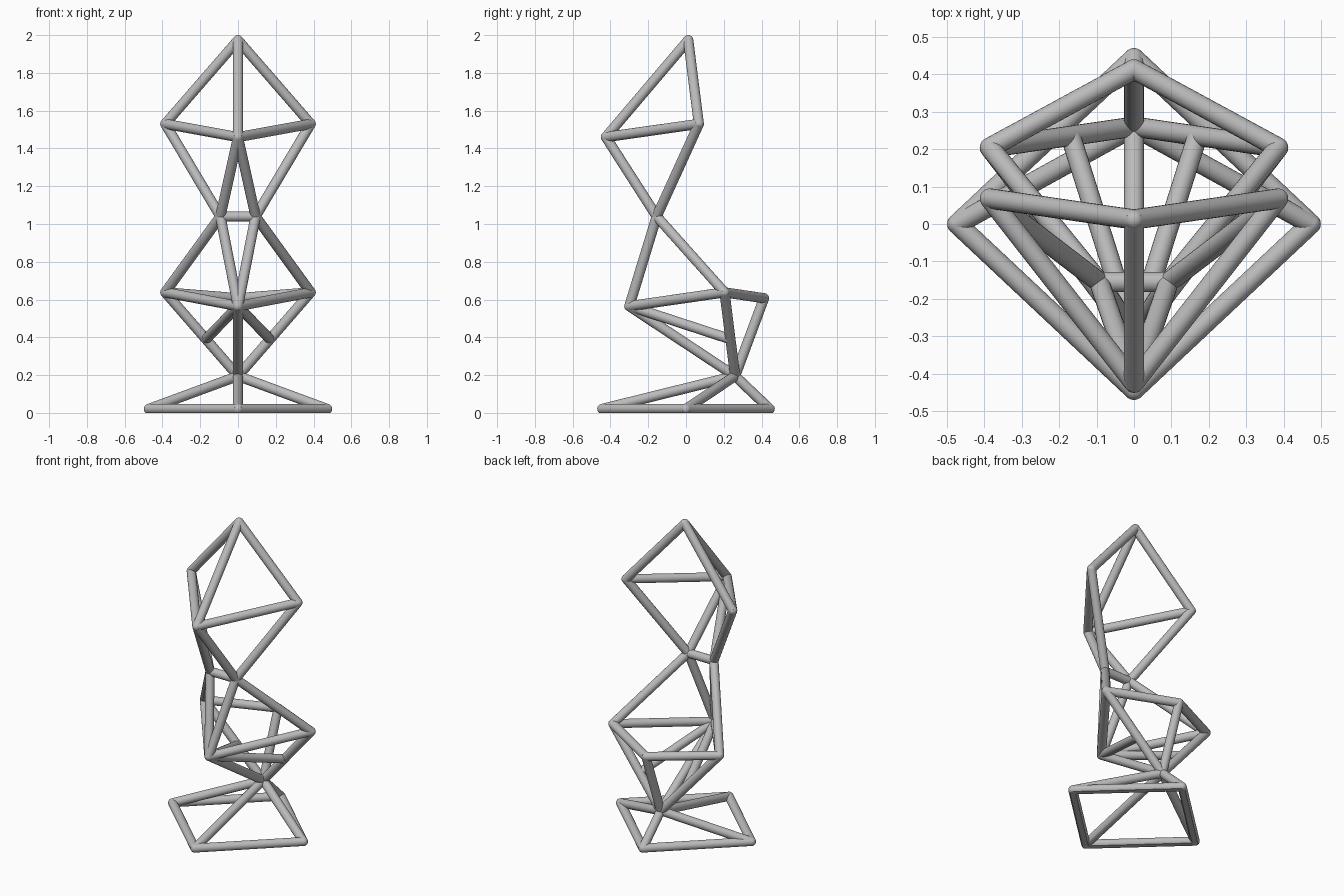
import bpy
import bmesh
from mathutils import Matrix, Vector

if "Cube" in bpy.data.objects:
    bpy.data.objects.remove(bpy.data.objects["Cube"], do_unlink=True)

RADIUS = 0.027
SIDES = 20

grey = bpy.data.materials.new("plain_grey")
grey.use_nodes = True
COLOUR = (0.5, 0.5, 0.5, 1)
grey.diffuse_color = COLOUR
grey.node_tree.nodes["Principled BSDF"].inputs["Base Color"].default_value = COLOUR


def mirrored(p):
    return Vector((-p.x, p.y, p.z))


def add_strut(bm, a, b):
    """Round bar between two joints."""
    axis = b - a
    turn = axis.to_track_quat("Z", "Y").to_matrix().to_4x4()
    bmesh.ops.create_cone(bm, cap_ends=True, segments=SIDES, radius1=RADIUS,
                          radius2=RADIUS, depth=axis.length,
                          matrix=Matrix.Translation((a + b) / 2) @ turn)


def build_frame(name, struts, flat_base=False):
    """Bars with ball joints; bars off the centre plane are mirrored."""
    bars = []
    for a, b in struts:
        bars.append((a, b))
        ma, mb = mirrored(a), mirrored(b)
        if (ma, mb) not in ((a, b), (b, a)):
            bars.append((ma, mb))
    bm = bmesh.new()
    for a, b in bars:
        add_strut(bm, a, b)
    for joint in {tuple(p) for bar in bars for p in bar}:
        bmesh.ops.create_uvsphere(bm, u_segments=SIDES, v_segments=12,
                                  radius=RADIUS, matrix=Matrix.Translation(joint))
    if flat_base:
        # Slice the underside level with the ground
        cut = bmesh.ops.bisect_plane(bm, geom=bm.verts[:] + bm.edges[:] + bm.faces[:],
                                     plane_co=(0, 0, 0), plane_no=(0, 0, 1),
                                     clear_inner=True)["geom_cut"]
        rim = [e for e in cut if isinstance(e, bmesh.types.BMEdge)]
        bmesh.ops.holes_fill(bm, edges=rim, sides=0)
    bmesh.ops.recalc_face_normals(bm, faces=bm.faces[:])
    mesh = bpy.data.meshes.new(name)
    bm.to_mesh(mesh)
    bm.free()
    mesh.materials.append(grey)
    obj = bpy.data.objects.new(name, mesh)
    bpy.context.collection.objects.link(obj)
    bpy.ops.object.select_all(action="DESELECT")
    obj.select_set(True)
    bpy.context.view_layer.objects.active = obj
    bpy.ops.object.shade_smooth_by_angle(angle=0.7)


# Joints, with side joints given on the +x side
base_front = Vector((0, -0.443, 0.021))
base_back = Vector((0, 0.443, 0.021))
base_side = Vector((0.472, 0, 0.021))
ankle = Vector((0, 0.26, 0.195))
hip_front = Vector((0, -0.3, 0.565))
hip_back = Vector((0, 0.413, 0.607))
hip_side = Vector((0.385, 0.204, 0.638))
brace = hip_side.lerp(ankle, 0.56)
waist = Vector((0.093, -0.155, 1.04))
chest_front = Vector((0, -0.424, 1.46))
chest_side = Vector((0.385, 0.068, 1.53))
peak = Vector((0, 0.012, 1.973))

# Ground frame and its supports
build_frame("base_frame", [(base_front, base_side), (base_side, base_back),
                           (base_front, ankle), (base_back, ankle),
                           (base_side, ankle)], flat_base=True)

# Lower cage
build_frame("lower_frame", [(hip_front, hip_side), (hip_side, hip_back),
                            (hip_front, ankle), (hip_back, ankle),
                            (hip_side, ankle), (hip_front, brace)])

# Narrow middle
build_frame("waist_frame", [(waist, mirrored(waist)), (waist, hip_side),
                            (waist, hip_front), (waist, chest_side),
                            (waist, chest_front)])

# Upper cage and peak
build_frame("upper_frame", [(chest_front, chest_side), (chest_side, peak),
                            (chest_front, peak)])
